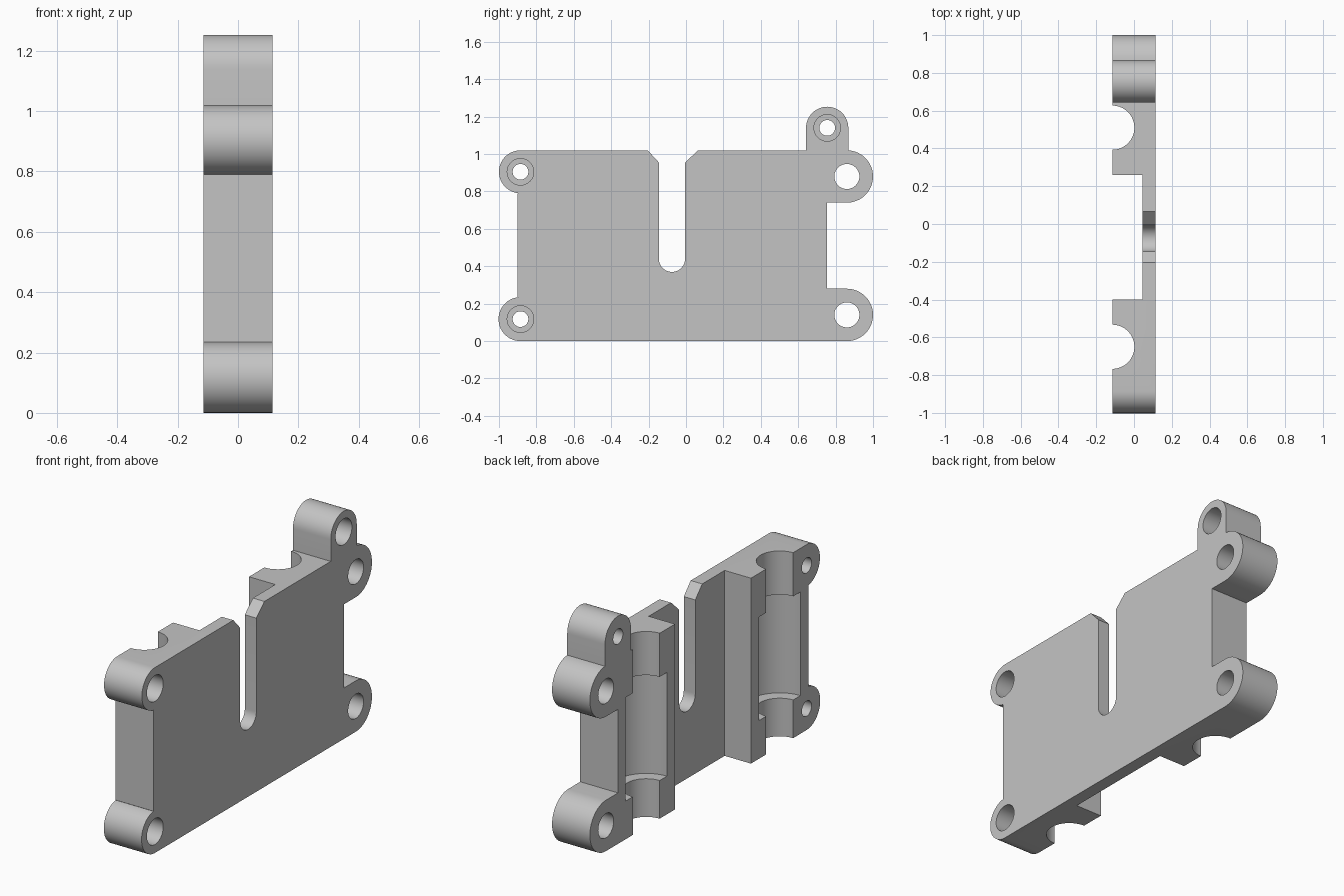
import bpy, bmesh, math
from mathutils import Matrix, Vector

if "Cube" in bpy.data.objects:
    bpy.data.objects.remove(bpy.data.objects["Cube"])

X0, X1 = -0.115, 0.115      # plate thickness
TOP = 1.02                  # main plate height

grey = bpy.data.materials.new("plain_grey")
grey.diffuse_color = (0.55, 0.55, 0.55, 1)
grey.use_nodes = True
grey.node_tree.nodes["Principled BSDF"].inputs["Base Color"].default_value = grey.diffuse_color


def arc(cy, cz, r, a0, a1, n=24):
    """Points of an arc in the y-z plane, angles in degrees."""
    pts = []
    for i in range(n + 1):
        a = math.radians(a0 + (a1 - a0) * i / n)
        pts.append((cy + r * math.cos(a), cz + r * math.sin(a)))
    return pts


def finish(name, bm):
    bmesh.ops.recalc_face_normals(bm, faces=bm.faces)
    me = bpy.data.meshes.new(name)
    bm.to_mesh(me)
    bm.free()
    ob = bpy.data.objects.new(name, me)
    bpy.context.collection.objects.link(ob)
    me.materials.append(grey)
    return ob


def extrude_x(name, pts, xa, xb):
    """Prism of a y-z outline between two x positions."""
    bm = bmesh.new()
    face = bm.faces.new([bm.verts.new((xa, y, z)) for y, z in pts])
    new = bmesh.ops.extrude_face_region(bm, geom=[face])["geom"]
    verts = [v for v in new if isinstance(v, bmesh.types.BMVert)]
    bmesh.ops.translate(bm, verts=verts, vec=(xb - xa, 0, 0))
    return finish(name, bm)


def cylinder(name, center, r, length, axis, n=64):
    bm = bmesh.new()
    rot = Matrix.Rotation(math.pi / 2, 4, 'Y') if axis == 'X' else Matrix()
    bmesh.ops.create_cone(bm, cap_ends=True, segments=n, radius1=r, radius2=r,
                          depth=length, matrix=Matrix.Translation(Vector(center)) @ rot)
    return finish(name, bm)


# Outline of the plate with round corner lugs, raised ear and slot
outline = [(-0.9, 0.235)]
outline += arc(-0.885, 0.1175, 0.1175, 97, 270)           # lower front lug
outline += arc(0.86, 0.14, 0.14, -90, 90)                 # lower back lug
outline += [(0.755, 0.28), (0.755, 0.74)]
outline += arc(0.86, 0.88, 0.14, -90, 86.7)               # upper back lug
outline += arc(0.755, 1.14, 0.113, 0, 180)                # raised ear
outline += [(0.642, TOP), (0.065, TOP), (-0.005, 0.955)]
outline += arc(-0.075, 0.44, 0.07, 0, -180)               # slot
outline += [(-0.145, 0.955), (-0.205, TOP)]
outline += arc(-0.885, 0.905, 0.115, 90, 263)             # upper front lug
outline += [(-0.9, 0.79)]
outline = [p for i, p in enumerate(outline)
           if math.dist(p, outline[i - 1]) > 1e-4]
plate = extrude_x("mounting_plate", outline, X0, X1)

cutters = []
# Wide recess across the middle
cutters.append(extrude_x("recess_cutter", [(-0.4, -0.1), (0.26, -0.1), (0.26, 1.3), (-0.4, 1.3)],
                         X0 - 0.1, 0.045))
# Shaft grooves, each with a wider bearing pocket
for y in (0.51, -0.65):
    cutters.append(cylinder("groove_cutter", (X0, y, 0.5), 0.117, 1.4, 'Z'))
    cutters.append(cylinder("pocket_cutter", (X0, y, 0.495), 0.18, 0.57, 'Z'))
# Plain screw holes
for z in (0.14, 0.88):
    cutters.append(cylinder("hole_cutter", (0, 0.86, z), 0.067, 0.5, 'X', 48))
# Counterbored screw holes
for y, z in ((-0.885, 0.1175), (-0.885, 0.905), (0.755, 1.14)):
    cutters.append(cylinder("hole_cutter", (0, y, z), 0.042, 0.5, 'X', 48))
    cutters.append(cylinder("counterbore_cutter", (0.1, y, z), 0.071, 0.2, 'X', 48))

bpy.context.view_layer.objects.active = plate
plate.select_set(True)
for c in cutters:
    mod = plate.modifiers.new("cut", 'BOOLEAN')
    mod.operation = 'DIFFERENCE'
    mod.solver = 'EXACT'
    mod.object = c
    bpy.ops.object.modifier_apply(modifier=mod.name)
    bpy.data.objects.remove(c)

bpy.ops.object.shade_smooth_by_angle(angle=math.radians(30))
